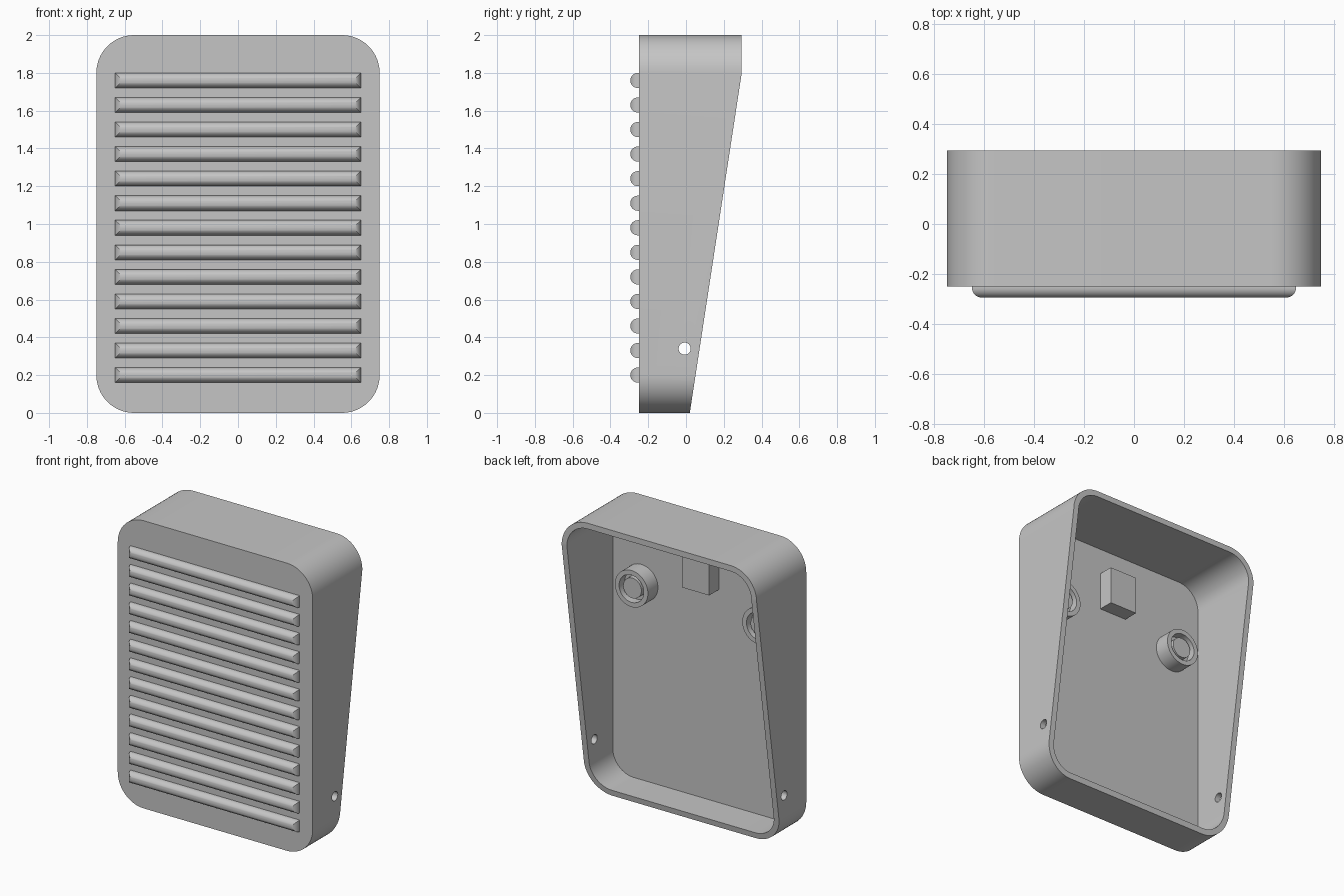
import bpy, bmesh, math

cube = bpy.data.objects.get("Cube")
if cube:
    bpy.data.objects.remove(cube, do_unlink=True)

# Single matte grey
grey = bpy.data.materials.new("matte_grey")
grey.use_nodes = True
colour = (0.56, 0.56, 0.56, 1)
grey.diffuse_color = colour
grey.node_tree.nodes["Principled BSDF"].inputs["Base Color"].default_value = colour

FRONT, BACK, WALL = -0.25, 0.295, 0.04
PLATE = FRONT + WALL          # inner side of the front plate
HALF, HEIGHT, RADIUS = 0.75, 2.0, 0.2


def finish(name, bm, smooth=True):
    bmesh.ops.remove_doubles(bm, verts=bm.verts, dist=1e-5)
    bmesh.ops.recalc_face_normals(bm, faces=bm.faces)
    mesh = bpy.data.meshes.new(name)
    bm.to_mesh(mesh)
    bm.free()
    obj = bpy.data.objects.new(name, mesh)
    bpy.context.collection.objects.link(obj)
    mesh.materials.append(grey)
    if smooth:
        smooth_by_angle(obj)
    return obj


def smooth_by_angle(obj):
    bpy.ops.object.select_all(action='DESELECT')
    obj.select_set(True)
    bpy.context.view_layer.objects.active = obj
    bpy.ops.object.shade_smooth_by_angle(angle=math.radians(30))


def loft(bm, rings):
    """Bridge matching closed rings and cap both ends."""
    loops = [[bm.verts.new(p) for p in ring] for ring in rings]
    n = len(loops[0])
    for a, b in zip(loops, loops[1:]):
        for i in range(n):
            j = (i + 1) % n
            bm.faces.new((a[i], a[j], b[j], b[i]))
    bm.faces.new(loops[0])
    bm.faces.new(loops[-1])


def outline(inset, steps=16):
    """Rounded rectangle in x and z."""
    points = []
    corners = [(1, 1), (-1, 1), (-1, -1), (1, -1)]
    for quarter, (sx, sz) in enumerate(corners):
        cx = sx * (HALF - RADIUS)
        cz = HEIGHT / 2 + sz * (HEIGHT / 2 - RADIUS)
        for k in range(steps + 1):
            a = math.pi / 2 * (quarter + k / steps)
            r = RADIUS - inset
            points.append((cx + r * math.cos(a), cz + r * math.sin(a)))
    return points


def rim_y(z):
    """Sloping rear rim, level along the top corners."""
    return min(BACK, 0.02 + (BACK - 0.02) * z / (HEIGHT - RADIUS))


# Hollow tapered housing
outer, inner = outline(0), outline(WALL)
bm = bmesh.new()
loft(bm, [
    [(x, FRONT, z) for x, z in outer],
    [(x, rim_y(z), z) for x, z in outer],
    [(x, rim_y(z), z) for x, z in inner],
    [(x, PLATE, z) for x, z in inner],
])
housing = finish("housing", bm, smooth=False)

# Small hole through both side walls
bpy.ops.mesh.primitive_cylinder_add(vertices=32, radius=0.032, depth=2,
                                    location=(0, -0.007, 0.34),
                                    rotation=(0, math.pi / 2, 0))
cutter = bpy.context.object
cutter.name = "side_hole_cutter"
cutter.hide_render = True
cut = housing.modifiers.new("side_holes", 'BOOLEAN')
cut.object, cut.operation, cut.solver = cutter, 'DIFFERENCE', 'EXACT'
bpy.context.view_layer.objects.active = housing
bpy.ops.object.modifier_apply(modifier=cut.name)
bpy.data.objects.remove(cutter, do_unlink=True)
smooth_by_angle(housing)

# Rounded grille bars with mitred ends
BAR_R, BAR_HALF = 0.04, 0.65
for i in range(13):
    z0 = 0.2 + 0.13 * i
    rings = []
    for k in range(-1, 11):
        a = max(k, 0) / 10 * math.pi / 2 * 0.999
        y = FRONT if k < 0 else FRONT - 0.005 - BAR_R * math.sin(a)
        h = BAR_R * math.cos(a)
        w = BAR_HALF - BAR_R + h
        rings.append([(sx * w, y, z0 + sz * h)
                      for sx, sz in ((1, 1), (-1, 1), (-1, -1), (1, -1))])
    bm = bmesh.new()
    loft(bm, rings)
    finish(f"grille_bar_{i + 1}", bm)

# Ringed bosses inside the front plate
profile = [(0.127, 0), (0.127, 0.11), (0.095, 0.11),
           (0.095, 0.05), (0.07, 0.05), (0.07, 0.1)]
for side, sx in (("left", 1), ("right", -1)):
    bm = bmesh.new()
    loft(bm, [[(sx * 0.49 + r * math.cos(t), PLATE + d, 1.41 + r * math.sin(t))
               for t in (math.tau * k / 48 for k in range(48))]
              for r, d in profile])
    finish(f"{side}_boss", bm)

# Block between the bosses
bm = bmesh.new()
loft(bm, [[(sx * 0.105, PLATE + d, 1.65 + sz * 0.13)
           for sx, sz in ((1, 1), (-1, 1), (-1, -1), (1, -1))]
          for d in (0, 0.105)])
finish("inner_block", bm, smooth=False)
